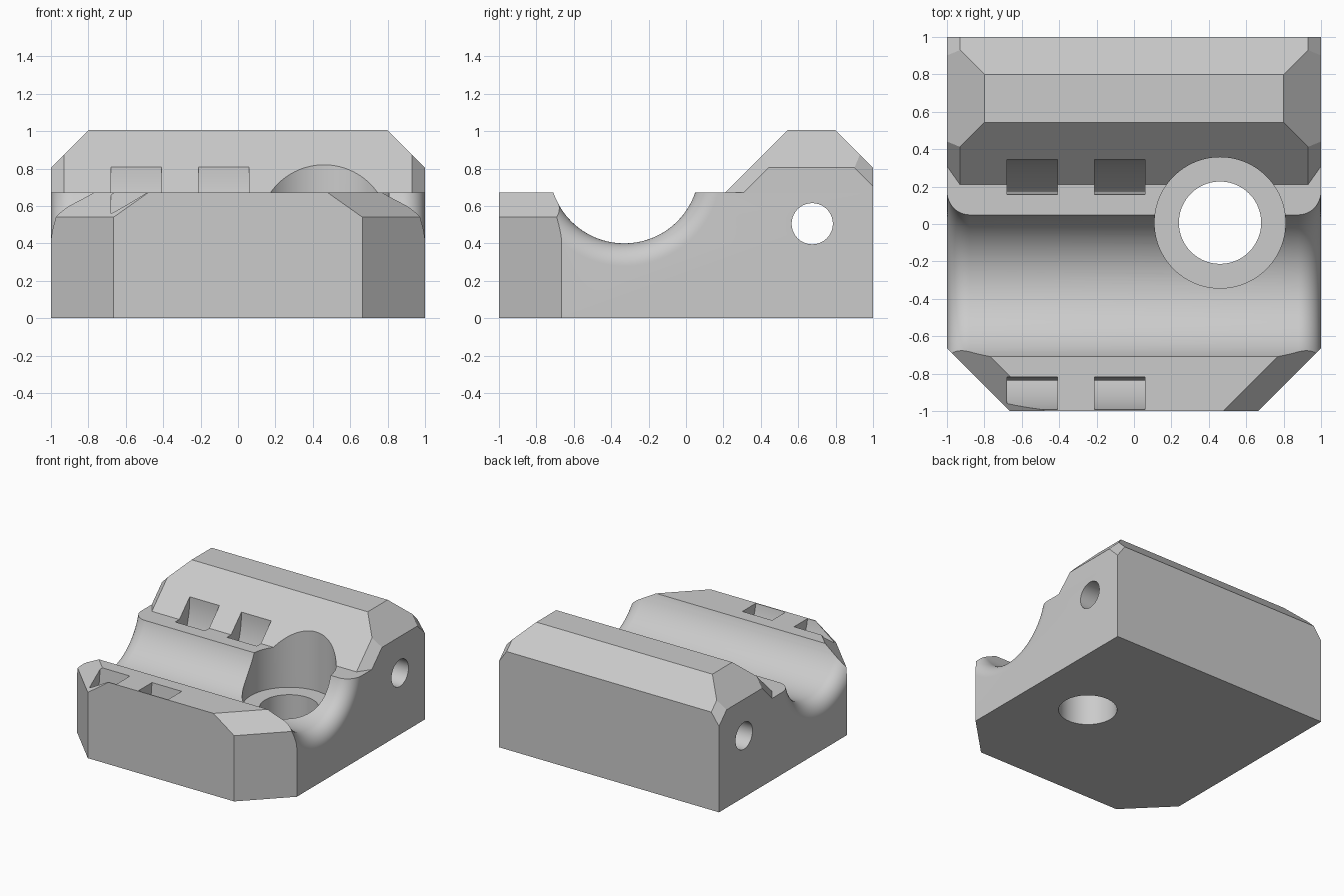
import bpy, bmesh
from math import sin, cos, pi, radians
from mathutils import Vector, Matrix

cube = bpy.data.objects.get("Cube")
if cube:
    bpy.data.objects.remove(cube, do_unlink=True)

grey = bpy.data.materials.new("light_grey")
grey.use_nodes = True
grey.diffuse_color = (0.6, 0.6, 0.6, 1)
grey.node_tree.nodes["Principled BSDF"].inputs["Base Color"].default_value = (0.6, 0.6, 0.6, 1)


def finish(name, bm):
    bmesh.ops.recalc_face_normals(bm, faces=bm.faces)
    mesh = bpy.data.meshes.new(name)
    bm.to_mesh(mesh)
    bm.free()
    mesh.materials.append(grey)
    obj = bpy.data.objects.new(name, mesh)
    bpy.context.collection.objects.link(obj)
    return obj


def chamfered_box(name, low, high, planes):
    """Box trimmed by planes given as (point, outward normal)."""
    bm = bmesh.new()
    bmesh.ops.create_cube(bm, size=1)
    low, high = Vector(low), Vector(high)
    for v in bm.verts:
        v.co = (low + high) / 2 + v.co * (high - low)
    for point, normal in planes:
        bmesh.ops.bisect_plane(bm, geom=bm.verts[:] + bm.edges[:] + bm.faces[:],
                               plane_co=point, plane_no=normal, clear_outer=True)
        bmesh.ops.holes_fill(bm, edges=[e for e in bm.edges if e.is_boundary])
    return finish(name, bm)


def cylinder(name, radius, centre, length, axis="Z"):
    bm = bmesh.new()
    turn = Matrix.Rotation(pi / 2, 4, "Y") if axis == "X" else Matrix()
    bmesh.ops.create_cone(bm, cap_ends=True, segments=96, radius1=radius, radius2=radius,
                          depth=length, matrix=Matrix.Translation(centre) @ turn)
    return finish(name, bm)


def lathe_x(name, profile, y, z, steps=128):
    """Revolve (x, radius) points about an axis parallel to x."""
    bm = bmesh.new()
    rings = [[bm.verts.new((x, y + r * cos(2 * pi * i / steps), z + r * sin(2 * pi * i / steps)))
              for i in range(steps)] for x, r in profile]
    for a, b in zip(rings, rings[1:]):
        for i in range(steps):
            j = (i + 1) % steps
            bm.faces.new((a[i], a[j], b[j], b[i]))
    bm.faces.new(rings[0])
    bm.faces.new(rings[-1])
    return finish(name, bm)


def extrude_x(name, outline, x0, x1):
    bm = bmesh.new()
    face = bm.faces.new([bm.verts.new((x0, y, z)) for y, z in outline])
    new = bmesh.ops.extrude_face_region(bm, geom=[face])["geom"]
    bmesh.ops.translate(bm, vec=(x1 - x0, 0, 0),
                        verts=[g for g in new if isinstance(g, bmesh.types.BMVert)])
    return finish(name, bm)


def combine(target, other, operation):
    mod = target.modifiers.new(other.name, "BOOLEAN")
    mod.object, mod.operation, mod.solver = other, operation, "EXACT"
    bpy.context.view_layer.objects.active = target
    bpy.ops.object.modifier_apply(modifier=mod.name)
    bpy.data.objects.remove(other, do_unlink=True)


LEDGE, TOP = 0.673, 1.005
AXIS_Y, AXIS_Z = -0.33, 0.80
h = 0.5 ** 0.5

# Base block with cut front corners and a chamfer above each cut
base_planes, ridge_planes = [], [((0, 0.21, LEDGE), (0, -1, 1)), ((0, 0.8, TOP), (0, 1, 1))]
for s in (-1, 1):
    base_planes += [((s, -0.665, 0), (s, -1, 0)),
                    ((s, -0.665, 0.54), (s * h, -h, 1))]
    ridge_planes += [((s * 0.8, 0, TOP), (s, 0, 1)),
                     ((s * 0.93, 0.21, LEDGE), (s, -h, h)),
                     ((s * 0.93, 1, 0.805), (s, h, h))]
body = chamfered_box("clamp_block", (-1, -1, 0), (1, 1, LEDGE), base_planes)

# Rear ridge with sloped sides and bevelled ends
ridge = chamfered_box("rear_ridge", (-1, 0.21, LEDGE), (1, 1, TOP), ridge_planes)
combine(body, ridge, "UNION")

# Round rod groove, flared at both ends
flare = 0.12
right = [(1 - flare + flare * sin(a), 0.4 + flare * (1 - cos(a)))
         for a in (radians(7.5 * i) for i in range(13))]
right.append((1.05, 0.4 + flare))
groove = lathe_x("groove_cutter", [(-x, r) for x, r in reversed(right)] + right, AXIS_Y, AXIS_Z)
combine(body, groove, "DIFFERENCE")

# Counterbored vertical bolt hole and the cross hole through the ridge
combine(body, cylinder("counterbore_cutter", 0.35, (0.46, 0.007, 0.835), 1.0), "DIFFERENCE")
combine(body, cylinder("bolt_hole_cutter", 0.22, (0.46, 0.007, 0.5), 2.0), "DIFFERENCE")
combine(body, cylinder("cross_hole_cutter", 0.11, (0, 0.675, 0.505), 2.4, "X"), "DIFFERENCE")


# Curved strap slots passing under the groove
def arc(radius, start, end, steps=48):
    angles = [radians(start + (end - start) * i / steps) for i in range(steps + 1)]
    return [(AXIS_Y + radius * cos(a), AXIS_Z + radius * sin(a)) for a in angles]


outline = ([(AXIS_Y - 0.675, 0.83)] + arc(0.675, 180, 360) + [(AXIS_Y + 0.675, 0.83)]
           + [(AXIS_Y + 0.475, 0.83), (AXIS_Y + 0.487, LEDGE)]
           + arc(0.588, -30.7, -149.3)
           + [(AXIS_Y - 0.487, LEDGE), (AXIS_Y - 0.475, 0.83)])
for x0, x1 in ((-0.68, -0.41), (-0.21, 0.06)):
    combine(body, extrude_x("strap_slot_cutter", outline, x0, x1), "DIFFERENCE")

# Smooth the curved cuts, keep the edges sharp
bpy.ops.object.select_all(action="DESELECT")
body.select_set(True)
bpy.context.view_layer.objects.active = body
bpy.ops.object.shade_smooth_by_angle(angle=radians(20))
